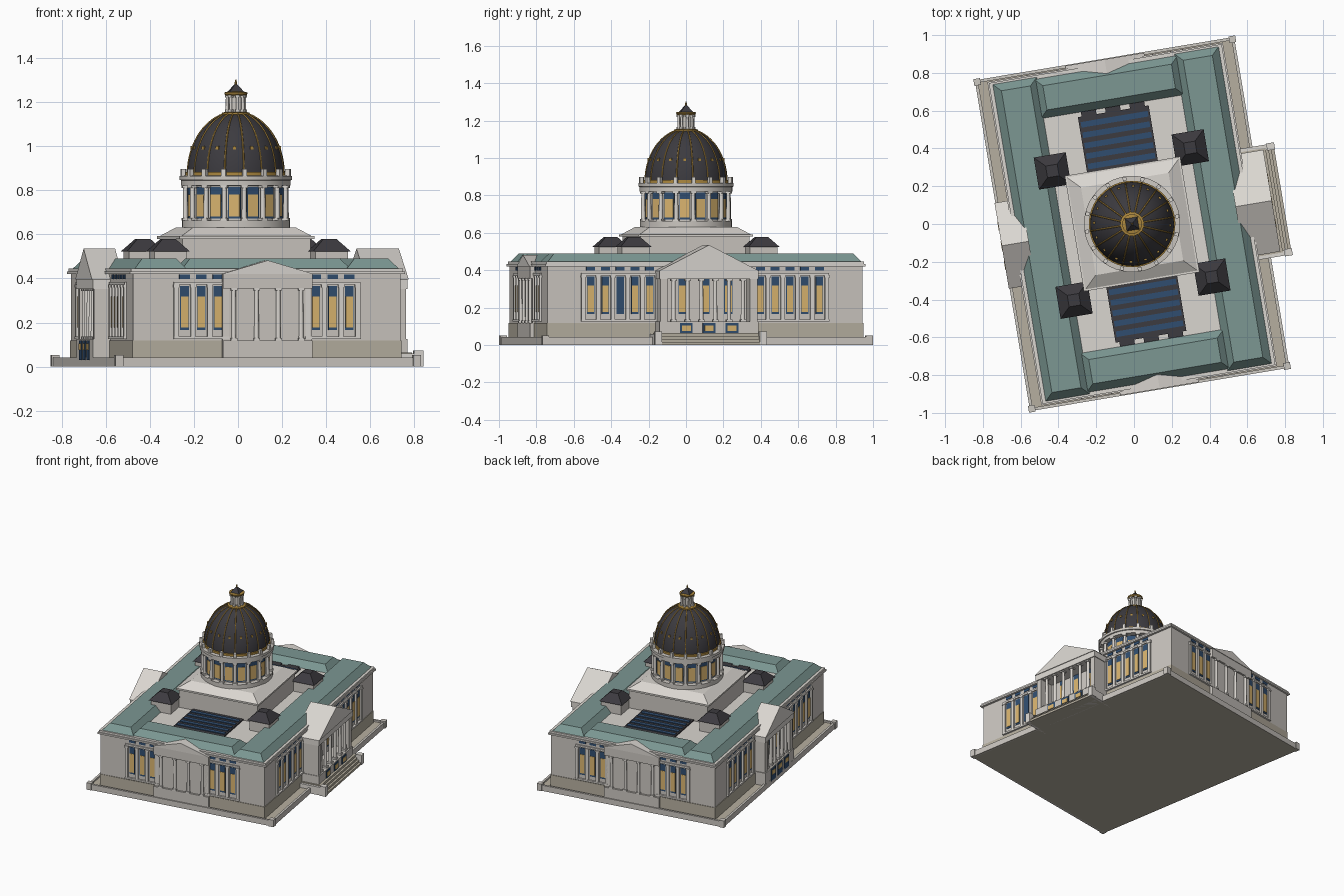
import bpy, bmesh, math
from mathutils import Matrix, Vector

if "Cube" in bpy.data.objects:
    bpy.data.objects.remove(bpy.data.objects["Cube"])

WORLD = Matrix.Translation((-0.01, 0, 0)) @ Matrix.Rotation(math.radians(9.5), 4, 'Z')
COLORS = {'stone': (.60, .57, .53), 'pale': (.70, .67, .63), 'tan': (.47, .43, .35),
          'teal': (.20, .31, .29), 'dark': (.045, .043, .05), 'blue': (.03, .075, .16),
          'lit': (.70, .46, .16), 'gold': (.42, .25, .05)}
MATS, PARTS = {}, {}
for cname, c in COLORS.items():
    MATS[cname] = bpy.data.materials.new(cname)
    MATS[cname].diffuse_color = (*c, 1)
I4 = Matrix.Identity(4)

def part(name, color):
    if name not in PARTS:
        PARTS[name] = (bmesh.new(), color)
    return PARTS[name][0]

def loft(bm, lower, upper, M=I4):
    a = [bm.verts.new(M @ Vector(p)) for p in lower]
    b = [bm.verts.new(M @ Vector(p)) for p in upper]
    n = len(a)
    bm.faces.new(a[::-1])
    bm.faces.new(b)
    for i in range(n):
        bm.faces.new((a[i], a[(i + 1) % n], b[(i + 1) % n], b[i]))

def box(bm, x0, x1, y0, y1, z0, z1, M=I4, taper=0):
    t = taper
    loft(bm, [(x0, y0, z0), (x1, y0, z0), (x1, y1, z0), (x0, y1, z0)],
         [(x0+t, y0+t, z1), (x1-t, y0+t, z1), (x1-t, y1-t, z1), (x0+t, y1-t, z1)], M)

def slab(bm, u, v, z0, z1, taper=0):
    box(bm, -u, u, -v, v, z0, z1, I4, taper)

# box on a wall: t along it, n outwards from the building centre
def wbox(bm, t, w, n0, n1, z0, z1, M):
    box(bm, t - w, t + w, -n1, -n0, z0, z1, M)

def gable(bm, half, n0, n1, z0, z1, M):
    loft(bm, [(-half, -n1, z0), (half, -n1, z0), (0, -n1, z1)],
         [(-half, -n0, z0), (half, -n0, z0), (0, -n0, z1)], M)

def lathe(bm, pts, n, M=I4):
    rings = [[bm.verts.new(M @ Vector((r*math.cos(2*math.pi*i/n), r*math.sin(2*math.pi*i/n), z)))
              for i in range(n)] for r, z in pts]
    for a, b in zip(rings, rings[1:]):
        for i in range(n):
            bm.faces.new((a[i], a[(i + 1) % n], b[(i + 1) % n], b[i]))
    bm.faces.new(rings[0][::-1])
    bm.faces.new(rings[-1])

def column(bm, x, y, r, z0, z1, M=I4):
    T = M @ Matrix.Translation((x, y, 0))
    lathe(bm, [(r, z0), (r*.85, z1)], 12, T)
    for a, b in ((z0, z0 + .012), (z1 - .012, z1)):
        box(bm, -r*1.3, r*1.3, -r*1.3, r*1.3, a, b, T)

def side(k):
    return Matrix.Rotation(math.radians(90 * k), 4, 'Z')

def window(t, n, M, w=.02, z0=.165, z1=.365, lit=True):
    wbox(part('window_frames', 'blue'), t, w, n - .02, n + .003, z0, z1, M)
    if lit:
        h = z1 - z0
        wbox(part('lit_panes', 'lit'), t, w * .85, n - .02, n + .006, z0 + h*.06, z1 - h*.24, M)

# plinth with rim wall and corner pedestals
slab(part('plinth', 'tan'), .695, .887, 0, .03)
rim = part('plinth_rim', 'stone')
for s in (-1, 1):
    box(rim, s*.688 - .008, s*.688 + .008, -.88, .88, .0, .042)
    box(rim, -.69, .69, s*.88 - .008, s*.88 + .008, .0, .042)
    for q in (-1, 1):
        box(rim, s*.685 - .018, s*.685 + .018, q*.877 - .018, q*.877 + .018, 0, .052)

# main block, tan basement, cornice and roof deck
slab(part('main_walls', 'stone'), .615, .854, .02, .42)
slab(part('basement_band', 'tan'), .619, .858, .02, .118)
slab(part('cornice', 'pale'), .632, .868, .42, .432)
slab(part('cornice_top', 'pale'), .625, .861, .432, .446)

# teal roof ranges with hipped edges
roof = part('teal_roofs', 'teal')
for s in (-1, 1):
    box(roof, s*.488 - .118, s*.488 + .118, -.85, .85, .446, .49, I4, .04)
    box(roof, -.385, .385, s*.735 - .105, s*.735 + .105, .446, .49, I4, .04)

# windows and pilasters along all four walls
pil = part('pilasters', 'pale')
for k in range(4):
    M = side(k)
    ends = k % 2 == 0
    n = .854 if ends else .615
    ts = [.225, .302, .379] if ends else [.30, .38, .46, .54, .62]
    step = ts[1] - ts[0]
    for s in (-1, 1):
        for i, t in enumerate(ts):
            window(s*t, n, M, lit=not (s < 0 and i == 2 and not ends))
            wbox(part('attic_windows', 'blue'), s*t, .024, n - .02, n + .003, .398, .418, M)
        for i in range(len(ts) + 1):
            t = s * (ts[0] + step * (i - .5))
            wbox(pil, t, .011, n - .01, n + .012, .13, .37, M)
            wbox(pil, t, .014, n - .01, n + .015, .36, .372, M)
        mid = s * (ts[0] + ts[-1]) / 2
        wbox(pil, mid, len(ts) * step / 2 + .012, n - .01, n + .009, .372, .385, M)
        wbox(pil, mid, len(ts) * step / 2 + .012, n - .01, n + .014, .125, .137, M)

# end pavilions with engaged columns and shallow pediments
for k in (0, 2):
    M = side(k)
    wbox(part('end_pavilions', 'stone'), 0, .206, .8, .866, .03, .42, M)
    wbox(part('end_pavilions', 'stone'), 0, .206, .8, .88, .355, .42, M)
    wbox(part('end_pavilions', 'stone'), 0, .206, .8, .88, .03, .118, M)
    for t in (-.155, -.05, .05, .155):
        column(part('end_columns', 'pale'), t, -.869, .011, .118, .357, M)
    gable(part('end_pediments', 'pale'), .212, .78, .884, .42, .482, M)

# side porticoes: entrance base, columns, entablature, gable
def portico(k, half, out):
    M = side(k)
    st = part('portico_stone', 'stone')
    wbox(st, 0, half, .6, out - .005, 0, .125, M)
    wbox(st, 0, half - .01, .6, .625, .12, .37, M)
    wbox(part('portico_entablature', 'pale'), 0, half, .6, out - .005, .352, .395, M)
    gable(part('portico_gables', 'pale'), half + .005, .555, out, .395, .535, M)
    for s in (-1, 1):
        wbox(st, s*(half - .025), .02, .61, out - .012, .12, .355, M)
    for i in range(6):
        t = (i - 2.5) / 2.5 * (half - .08)
        column(part('portico_columns', 'pale'), t, -(out - .03), .012, .125, .355, M)
    for t in (-.125, 0, .125):
        t *= half / .27
        window(t, .625, M, .022)
        wbox(part('doors', 'blue'), t, .034, out - .03, out - .001, .03, .118, M)
        wbox(part('door_lights', 'lit'), t, .024, out - .03, out + .002, .075, .105, M)

portico(1, .268, .75)
portico(3, .225, .70)

# entrance stairs with cheek walls
E = side(1)
for i in range(4):
    wbox(part('stairs', 'tan'), 0, .28, .6, .808 - i*.015, 0, .016*(i + 1), E)
for s in (-1, 1):
    wbox(part('stair_cheeks', 'pale'), s*.284, .014, .6, .808, 0, .06, E)
    wbox(part('stair_cheeks', 'pale'), s*.284, .019, .77, .812, 0, .072, E)

# skylights between the roof ranges
for s in (-1, 1):
    y = s * .45
    box(part('skylight_frames', 'dark'), -.19, .19, y - .155, y + .155, .44, .455)
    for i in range(5):
        c = y + (i - 2) * .056
        box(part('skylight_glass', 'blue'), -.18, .18, c - .015, c + .015, .45, .46)
    for t in (-.13, 0, .13):
        box(part('skylight_frames', 'dark'), t - .04, t + .04, s*.61 - .02, s*.61 + .02, .44, .455)

# corner turrets
for s in (-1, 1):
    for q in (-1, 1):
        u, v = s*.37, q*.347
        box(part('turrets', 'stone'), u - .075, u + .075, v - .075, v + .075, .43, .525)
        box(part('turret_roofs', 'dark'), u - .086, u + .086, v - .086, v + .086, .523, .578, I4, .055)

# stepped square base under the drum
slab(part('dome_base', 'stone'), .295, .295, .43, .585)
slab(part('dome_base_cornice', 'pale'), .31, .31, .58, .592)
slab(part('dome_base_slope', 'pale'), .30, .30, .592, .632, .065)

# drum with columns and windows
lathe(part('drum', 'stone'), [(.245, .63), (.245, .662), (.215, .664), (.215, .82), (.248, .822),
      (.248, .845), (.255, .847), (.255, .865), (.225, .867), (.225, .875)], 48)
N = 16
for i in range(N):
    R = Matrix.Rotation(2 * math.pi * i / N, 4, 'Z')
    H = Matrix.Rotation(2 * math.pi * (i + .5) / N, 4, 'Z')
    column(part('drum_columns', 'pale'), 0, -.232, .012, .662, .822, R)
    window(0, .216, H, .029, .672, .815)
    wbox(part('balustrade_posts', 'pale'), 0, .010, .232, .252, .86, .897, R)
    wbox(part('dome_bosses', 'gold'), 0, .007, .18, .206, .985, 1.0, H)

# dome shell, gold bands and ribs
prof = [(.222 * math.cos(a), .87 + .285 * math.sin(a))
        for a in (math.radians(76) * i / 14 for i in range(15))]
lathe(part('dome', 'dark'), prof, 48)
lathe(part('dome_band', 'gold'), [(.229, .866), (.229, .882), (.218, .884)], 48)
cu = bpy.data.curves.new('dome_ribs', 'CURVE')
cu.dimensions, cu.bevel_depth, cu.bevel_resolution = '3D', .004, 1
for i in range(N):
    a = 2 * math.pi * i / N
    sp = cu.splines.new('POLY')
    sp.points.add(len(prof) - 1)
    for p, (r, z) in zip(sp.points, prof):
        p.co = (r * math.cos(a), r * math.sin(a), z + .001, 1)
cu.materials.append(MATS['gold'])
ribs = bpy.data.objects.new('dome_ribs', cu)
ribs.matrix_world = WORLD
bpy.context.collection.objects.link(ribs)

# lantern
lathe(part('lantern_rings', 'gold'), [(.06, 1.135), (.064, 1.143), (.064, 1.152), (.045, 1.156)], 16)
lathe(part('lantern_core', 'stone'), [(.034, 1.15), (.034, 1.235)], 16)
for i in range(8):
    column(part('lantern_columns', 'pale'), 0, -.04, .007, 1.154, 1.232, Matrix.Rotation(math.pi*i/4, 4, 'Z'))
lathe(part('lantern_rings', 'gold'), [(.048, 1.23), (.053, 1.237), (.053, 1.244), (.04, 1.247)], 16)
box(part('lantern_roof', 'dark'), -.035, .035, -.035, .035, 1.244, 1.28, I4, .029)
lathe(part('finial', 'gold'), [(.004, 1.275), (.006, 1.288), (.002, 1.302)], 8)

# turn the collected parts into objects
for name, (bm, color) in PARTS.items():
    bmesh.ops.recalc_face_normals(bm, faces=bm.faces)
    me = bpy.data.meshes.new(name)
    bm.to_mesh(me)
    bm.free()
    me.materials.append(MATS[color])
    ob = bpy.data.objects.new(name, me)
    ob.matrix_world = WORLD
    bpy.context.collection.objects.link(ob)
    if name in ('dome', 'drum', 'dome_band', 'finial') or 'column' in name or 'lantern_r' in name:
        bpy.ops.object.select_all(action='DESELECT')
        ob.select_set(True)
        bpy.context.view_layer.objects.active = ob
        bpy.ops.object.shade_smooth_by_angle(angle=math.radians(35))

for m in bpy.data.materials:
    if m.users and not m.is_grease_pencil:
        m.use_nodes = True
        m.node_tree.nodes["Principled BSDF"].inputs["Base Color"].default_value = m.diffuse_color
